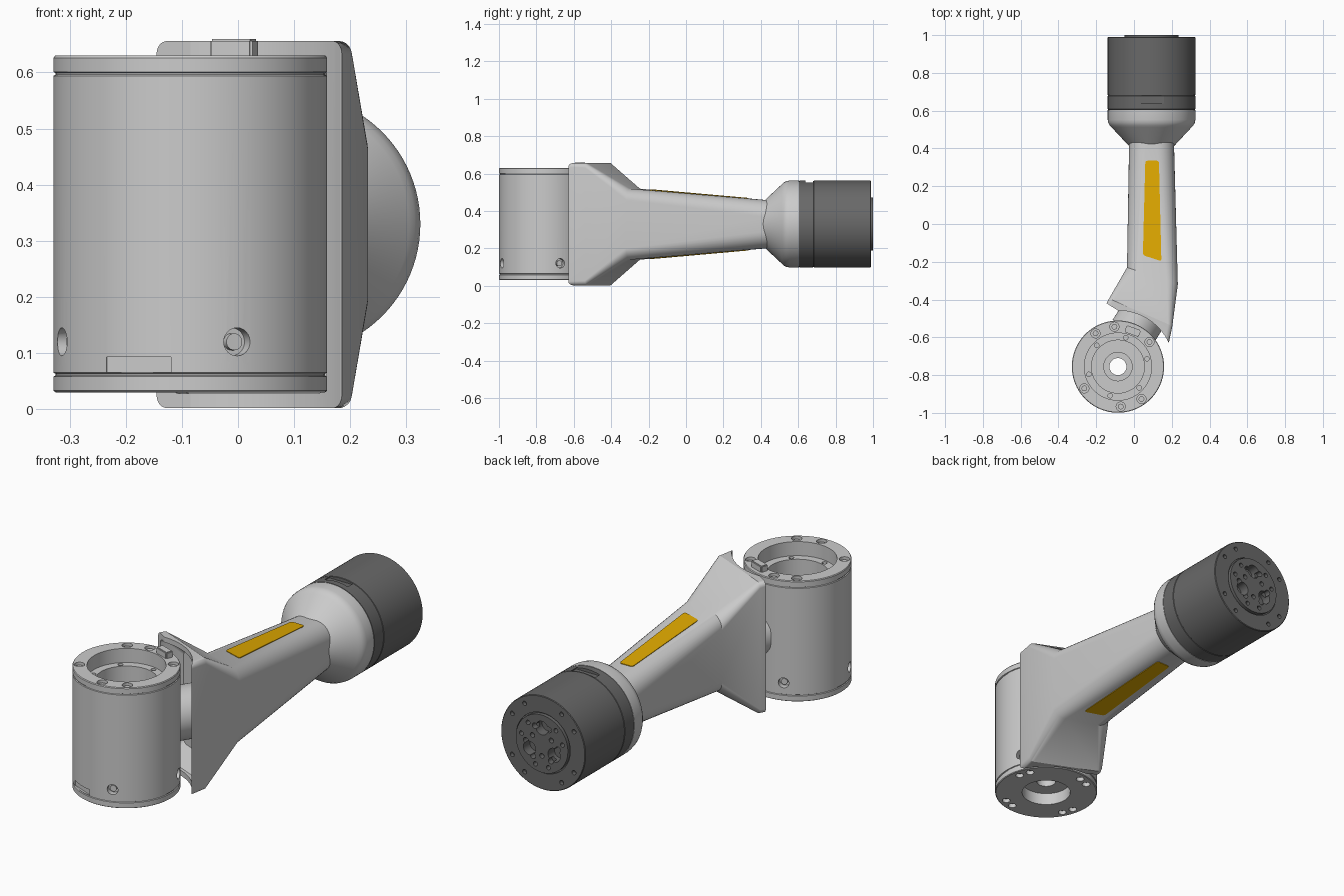
import bpy, bmesh
from math import cos, sin, pi, radians
from mathutils import Matrix, Vector

if "Cube" in bpy.data.objects:
    bpy.data.objects.remove(bpy.data.objects["Cube"])

BX, BY = -0.085, -0.755          # joint housing axis (vertical)
MX, MZ = 0.093, 0.33             # motor axis (along y)
LINK = Vector((0.53, 0.848, 0))  # direction from housing to arm


def material(name, rgb):
    m = bpy.data.materials.new(name)
    m.diffuse_color = (*rgb, 1)
    m.use_nodes = True
    m.node_tree.nodes["Principled BSDF"].inputs["Base Color"].default_value = m.diffuse_color
    return m


DARK = material("dark_grey", (0.14, 0.14, 0.14))
AMBER = material("amber", (0.75, 0.4, 0.0))


def make(name, bm, mat=None):
    bmesh.ops.recalc_face_normals(bm, faces=bm.faces)
    me = bpy.data.meshes.new(name)
    bm.to_mesh(me)
    bm.free()
    ob = bpy.data.objects.new(name, me)
    bpy.context.collection.objects.link(ob)
    if mat:
        me.materials.append(mat)
    return ob


def activate(ob):
    bpy.ops.object.select_all(action='DESELECT')
    ob.select_set(True)
    bpy.context.view_layer.objects.active = ob


def smooth(ob):
    activate(ob)
    bpy.ops.object.shade_smooth_by_angle(angle=radians(30))


def cut(ob, cutter):
    cutter.hide_render = True
    mod = ob.modifiers.new("cut", 'BOOLEAN')
    mod.operation, mod.solver, mod.object = 'DIFFERENCE', 'EXACT', cutter
    mod.use_self = True
    activate(ob)
    bpy.ops.object.modifier_apply(modifier=mod.name)
    bpy.data.objects.remove(cutter)


def loft(name, rings, mat=None, closed=False):
    bm = bmesh.new()
    vs = [[bm.verts.new(p) for p in ring] for ring in rings]
    pairs = list(zip(vs, vs[1:])) + ([(vs[-1], vs[0])] if closed else [])
    for a, b in pairs:
        for i in range(len(a)):
            j = (i + 1) % len(a)
            bm.faces.new((a[i], a[j], b[j], b[i]))
    if not closed:
        bm.faces.new(vs[0])
        bm.faces.new(vs[-1])
    return make(name, bm, mat)


def lathe(name, profile, axis, mat=None, closed=False, n=96):
    def ring(r, h):
        cs = [(r * cos(2 * pi * i / n), r * sin(2 * pi * i / n)) for i in range(n)]
        if axis == 'Z':
            return [(BX + c, BY + s, h) for c, s in cs]
        return [(MX + c, h, MZ + s) for c, s in cs]
    return loft(name, [ring(r, h) for r, h in profile], mat, closed)


def rod(bm, centre, direction, r, depth, n=24):
    rot = Vector(direction).to_track_quat('Z', 'Y').to_matrix().to_4x4()
    bmesh.ops.create_cone(bm, cap_ends=True, segments=n, radius1=r, radius2=r,
                          depth=depth, matrix=Matrix.Translation(centre) @ rot)


def box(bm, centre, size, turn=0):
    bmesh.ops.create_cube(bm, size=1, matrix=Matrix.Translation(centre)
                          @ Matrix.Rotation(radians(turn), 4, 'Z') @ Matrix.Diagonal((*size, 1)))


def section(l, r, hz, rad, inset=0, shift=0, n=8):
    """Rounded rectangle standing on the line l-r."""
    l, r = Vector((*l, 0)), Vector((*r, 0))
    mid, u = (l + r) / 2 + LINK * shift, (r - l).normalized()
    w, h = (r - l).length / 2 - inset, hz - inset
    pts = []
    for k, (sx, sz) in enumerate(((1, 1), (-1, 1), (-1, -1), (1, -1))):
        for i in range(n + 1):
            a = (k + i / n) * pi / 2
            p = mid + u * (sx * (w - rad) + rad * cos(a))
            pts.append((p.x, p.y, 0.329 + sz * (h - rad) + rad * sin(a)))
    return pts


def on_body(angle, r, z):
    a = radians(angle)
    return Vector((BX + r * cos(a), BY + r * sin(a), z))


# joint housing: hollow stepped drum with grooves near both ends
body = lathe("joint_housing", [
    (0.115, 0.03), (0.240, 0.03), (0.244, 0.033), (0.244, 0.058), (0.240, 0.06),
    (0.240, 0.063), (0.244, 0.065), (0.244, 0.594), (0.240, 0.596), (0.240, 0.599),
    (0.244, 0.601), (0.244, 0.626), (0.241, 0.63), (0.178, 0.63), (0.178, 0.56),
    (0.140, 0.56), (0.140, 0.16), (0.075, 0.16), (0.075, 0.14), (0.045, 0.14),
    (0.045, 0.09), (0.115, 0.09)], 'Z', closed=True)
holes, screws = bmesh.new(), bmesh.new()
for a in (38, 95, 124, 213, 274, 306):       # top bolts
    rod(holes, on_body(a, 0.212, 0.63), (0, 0, 1), 0.024, 0.05)
    rod(screws, on_body(a, 0.212, 0.61), (0, 0, 1), 0.015, 0.02)
for k in range(4):                           # side bolts and bottom pairs
    a = 20 + 90 * k
    d = on_body(a, 1, 0) - Vector((BX, BY, 0))
    rod(holes, on_body(a, 0.244, 0.12), d, 0.025, 0.06)
    rod(screws, on_body(a, 0.217, 0.12), d, 0.015, 0.025)
    for s in (-8, 8):
        rod(holes, on_body(a + s, 0.206, 0.03), (0, 0, 1), 0.019, 0.04)
for k in range(6):                           # holes in the inner shelf
    rod(holes, on_body(15 + 60 * k, 0.159, 0.56), (0, 0, 1), 0.012, 0.04)
box(holes, on_body(247, 0.247, 0.079), (0.03, 0.125, 0.028), 247)
cut(body, make("housing_holes", holes))
smooth(body)
smooth(make("housing_screws", screws))

# locating tab on the housing's top rim
bm = bmesh.new()
box(bm, (-0.007, -0.567, 0.64), (0.08, 0.038, 0.04), -20)
bmesh.ops.bevel(bm, geom=bm.edges[:], offset=0.004, segments=2, affect='EDGES')
smooth(make("top_tab", bm))

# round neck between housing and arm
bm = bmesh.new()
side = Vector((0.848, -0.53, 0))
rod(bm, Vector((BX, BY, 0.33)) + LINK * 0.285 - side * 0.03, LINK, 0.125, 0.18, 64)
smooth(make("joint_neck", bm))

# arm: skewed open flange flaring from a tapered rounded beam
F0 = ((-0.145, -0.42), (0.185, -0.628), 0.327, 0.022)
F1 = ((-0.132, -0.395), (0.203, -0.54), 0.327, 0.025)
A0 = ((-0.037, -0.23), (0.232, -0.32), 0.19, 0.06)
A1 = ((-0.026, 0.42), (0.212, 0.42), 0.13, 0.09)
A2 = ((-0.024, 0.47), (0.210, 0.47), 0.126, 0.09)
arm = loft("arm", [section(*s) for s in (F0, F1, A0, A1, A2)])
cut(arm, lathe("flange_scoop", [(0.297, -0.1), (0.297, 0.8)], 'Z'))
cut(arm, loft("flange_cavity", [
    section(*F0, inset=0.026, shift=-0.08), section(*F1, inset=0.026),
    section((-0.08, -0.34), (0.205, -0.465), 0.26, 0.025, inset=0.03)]))
smooth(arm)

# amber inlays on the top and underside of the beam
OUTLINE = ((0.06, 0.335), (0.132, 0.335), (0.145, -0.197), (0.047, -0.165))
for side, label in ((1, "top"), (-1, "bottom")):
    bm = bmesh.new()
    vs = []
    for x, y in OUTLINE:
        start = -0.23 - 0.09 * (x + 0.037) / 0.269
        h = 0.13 + 0.06 * (0.42 - y) / (0.42 - start)
        vs.append(bm.verts.new((x, y, 0.329 + side * (h - 0.01))))
    bm.faces.new(vs)
    bmesh.ops.bevel(bm, geom=bm.verts[:], offset=0.012, segments=4, affect='VERTICES', profile=0.5)
    new = bmesh.ops.extrude_face_region(bm, geom=bm.faces[:])["geom"]
    bmesh.ops.translate(bm, vec=(0, 0, side * 0.013),
                        verts=[v for v in new if isinstance(v, bmesh.types.BMVert)])
    make(label + "_inlay", bm, AMBER)

# flare from the beam to the motor
smooth(lathe("motor_flare", [(0.112, 0.405), (0.212, 0.512), (0.222, 0.523), (0.229, 0.536),
                             (0.232, 0.552), (0.232, 0.604)], 'Y'))

# motor drum with raised output disc
motor = lathe("motor", [
    (0.230, 0.60), (0.230, 0.607), (0.232, 0.608), (0.232, 0.678), (0.230, 0.68), (0.230, 0.682),
    (0.232, 0.684), (0.232, 0.987), (0.229, 0.99), (0.149, 0.99), (0.149, 0.982),
    (0.143, 0.982), (0.143, 1.0)], 'Y', DARK)
holes = bmesh.new()


def face_hole(angle, r, size, depth):
    a = radians(angle)
    rod(holes, (MX + r * cos(a), 1.0, MZ + r * sin(a)), (0, 1, 0), size, depth)


for k in range(4):                           # rim bolts
    for s in (-14, 14):
        face_hole(45 + 90 * k + s, 0.198, 0.011, 0.06)
for k in range(3):                           # disc pockets and bolts
    a = 90 + 120 * k
    face_hole(a, 0.078, 0.034, 0.1)
    for s in (-26, 26):
        face_hole(a + s, 0.088, 0.014, 0.06)
        face_hole(a + 60 + s * 0.7, 0.115, 0.011, 0.05)
    face_hole(a + 60, 0.06, 0.012, 0.05)
box(holes, (MX, 0.658, 0.562), (0.13, 0.04, 0.03))
cut(motor, make("motor_holes", holes))
smooth(motor)
